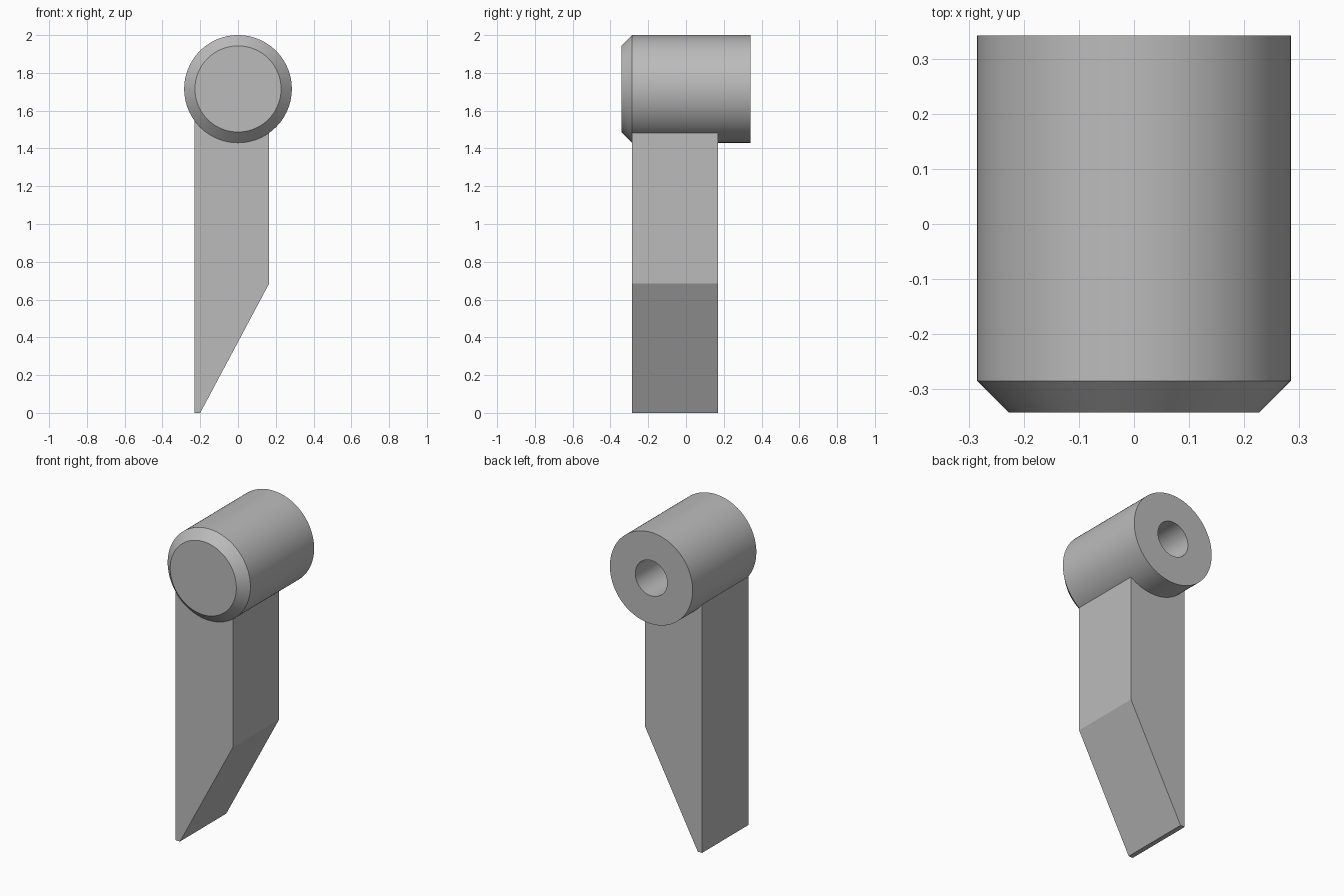
import bpy
import bmesh
from math import tau, radians
from mathutils import Matrix, Vector

cube = bpy.data.objects.get("Cube")
if cube:
    bpy.data.objects.remove(cube, do_unlink=True)

grey = bpy.data.materials.new("plain_grey")
grey.use_nodes = True
GREY = (0.5, 0.5, 0.5, 1)
grey.diffuse_color = GREY
grey.node_tree.nodes["Principled BSDF"].inputs["Base Color"].default_value = GREY


def add_object(name, bm):
    bmesh.ops.remove_doubles(bm, verts=bm.verts, dist=1e-5)
    bmesh.ops.recalc_face_normals(bm, faces=bm.faces)
    mesh = bpy.data.meshes.new(name)
    bm.to_mesh(mesh)
    bm.free()
    mesh.materials.append(grey)
    obj = bpy.data.objects.new(name, mesh)
    bpy.context.collection.objects.link(obj)
    return obj


# Pivot barrel: chamfered at the front, blind bore at the back (radius, y)
RADIUS, CHAMFER, HALF, BORE = 0.285, 0.057, 0.342, 0.11
AXIS_Z = 2 - RADIUS
profile = [(0, -HALF), (RADIUS - CHAMFER, -HALF), (RADIUS, CHAMFER - HALF),
           (RADIUS, HALF), (BORE, HALF), (BORE, -0.12), (0, -0.12)]
bm = bmesh.new()
verts = [bm.verts.new((r, y, AXIS_Z)) for r, y in profile]
edges = [bm.edges.new(pair) for pair in zip(verts, verts[1:])]
bmesh.ops.spin(bm, geom=verts + edges, cent=(0, 0, AXIS_Z), axis=(0, 1, 0),
               angle=tau, steps=96, use_merge=True)
barrel = add_object("pivot_barrel", bm)
bpy.ops.object.select_all(action="DESELECT")
barrel.select_set(True)
bpy.context.view_layer.objects.active = barrel
bpy.ops.object.shade_smooth_by_angle(angle=radians(30))

# Blade: side outline with a slanted tip, extruded backwards (x, z)
FRONT, BACK, TOP = -0.285, 0.17, 1.57
outline = [(-0.23, 0), (-0.2, 0), (0.165, 0.685), (0.165, TOP), (-0.23, TOP)]
bm = bmesh.new()
face = bm.faces.new([bm.verts.new((x, FRONT, z)) for x, z in outline])
extruded = bmesh.ops.extrude_face_region(bm, geom=[face])["geom"]
bmesh.ops.translate(bm, vec=(0, BACK - FRONT, 0),
                    verts=[v for v in extruded if isinstance(v, bmesh.types.BMVert)])
add_object("blade", bm)
